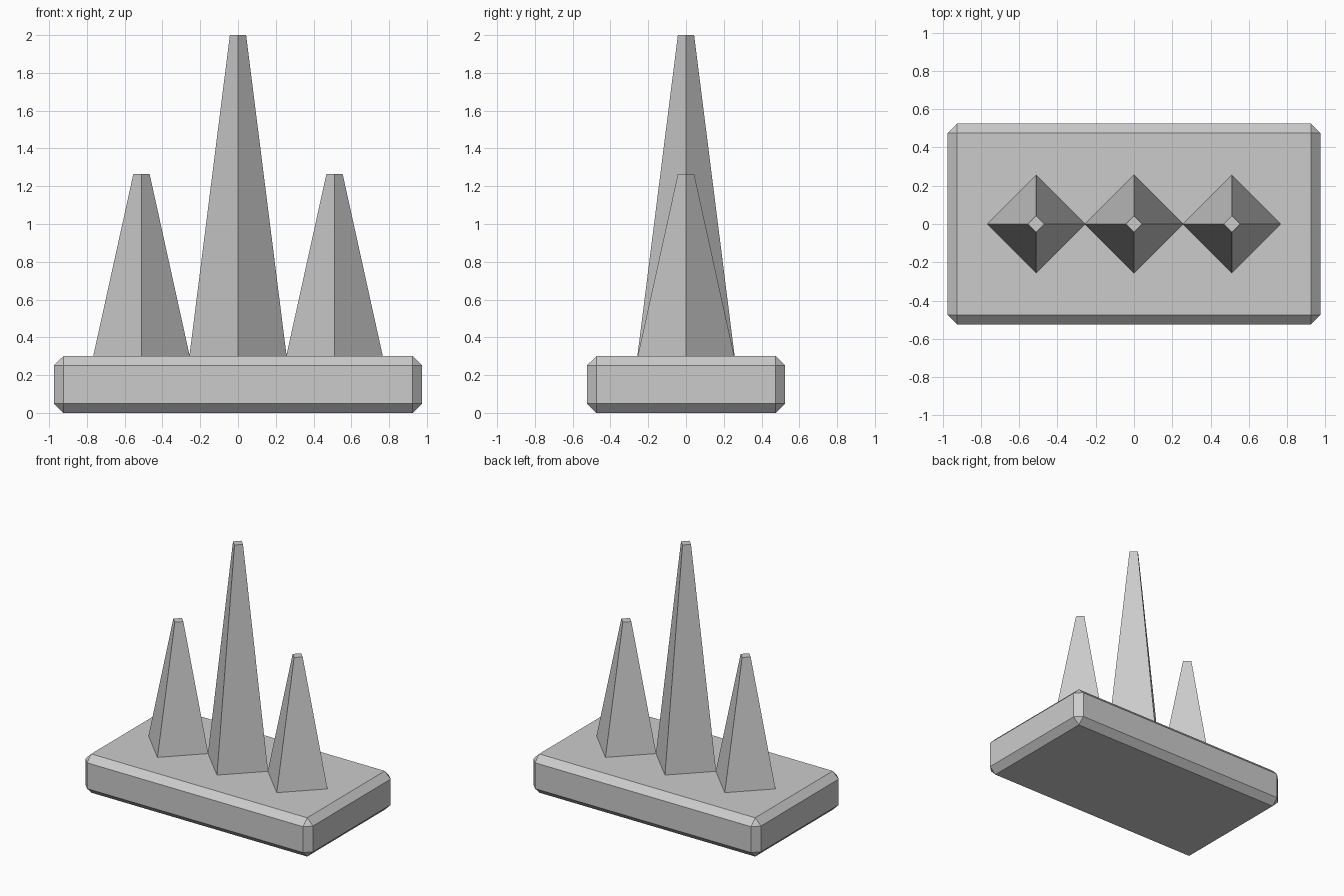
import bpy

if "Cube" in bpy.data.objects:
    bpy.data.objects.remove(bpy.data.objects["Cube"])

# Chamfered base slab
bpy.ops.mesh.primitive_cube_add(size=1, location=(0, 0, 0.15))
base = bpy.context.object
base.name = "base_slab"
base.scale = (1.95, 1.05, 0.3)
bpy.ops.object.transform_apply(location=False, rotation=False, scale=True)
bevel = base.modifiers.new("chamfer", 'BEVEL')
bevel.width = 0.05
bevel.segments = 1
bevel.limit_method = 'NONE'


# Four-sided blunt spike, slightly sunk into the base
def spike(name, x, top, bottom=0.28):
    bpy.ops.mesh.primitive_cone_add(
        vertices=4, radius1=0.26, radius2=0.043, depth=top - bottom,
        location=(x, 0, (top + bottom) / 2))
    bpy.context.object.name = name


spike("centre_spike", 0, 2.0)
for side, sign in (("left", -1), ("right", 1)):
    spike(side + "_spike", sign * 0.511, 1.265)
